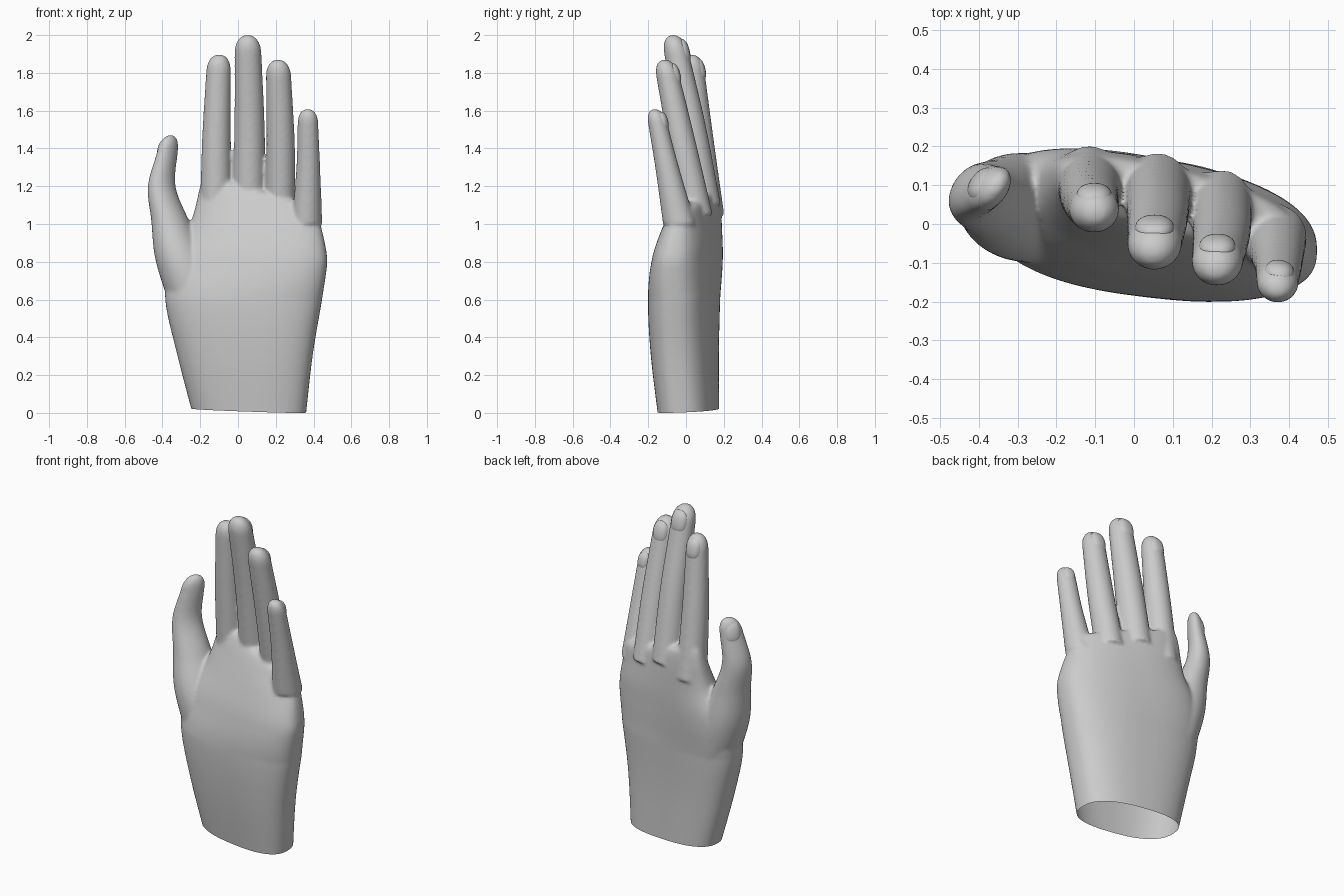
import bpy, bmesh, math
from mathutils import Vector, Matrix

if "Cube" in bpy.data.objects:
    bpy.data.objects.remove(bpy.data.objects["Cube"])


def sgnpow(v, p):
    return math.copysign(abs(v) ** p, v)


def ramp(v, a, b):
    return min(1, max(0, (v - a) / (b - a)))


def smooth_path(rows, steps=8):
    """Catmull-Rom interpolation between section rows."""
    rows = [Vector(r) for r in rows]
    pts = [2 * rows[0] - rows[1]] + rows + [2 * rows[-1] - rows[-2]]
    out = []
    for i in range(1, len(pts) - 2):
        a, b, c, d = pts[i - 1:i + 3]
        for s in range(steps):
            t = s / steps
            out.append(b + (c - a) * t / 2 + (2 * a - 5 * b + 4 * c - d) * t * t / 2
                       + (3 * b - a - 3 * c + d) * t ** 3 / 2)
    return out + [rows[-1]]


def oval(n, p=1):
    angles = [2 * math.pi * i / n for i in range(n)]
    return [(sgnpow(math.cos(a), p), sgnpow(math.sin(a), p)) for a in angles]


def loft(bm, rings):
    rings = [[bm.verts.new(p) for p in ring] for ring in rings]
    n = len(rings[0])
    for lo, hi in zip(rings, rings[1:]):
        for j in range(n):
            k = (j + 1) % n
            bm.faces.new((lo[j], lo[k], hi[k], hi[j]))
    bm.faces.new(rings[0][::-1])
    bm.faces.new(rings[-1])


def palm_ring(s):
    z, x0, x1, yc, ry = s
    slope = -.12 - .13 * ramp(z, .6, 1.05)
    tilt = .3 * ramp(z, .75, 1.1)
    cx, rx = (x0 + x1) / 2, (x1 - x0) / 2
    return [(cx + rx * c, yc + slope * rx * c + ry * s, z - tilt * rx * c) for c, s in oval(64, .8)]


def digit_rings(rows, turn, flat):
    # depth ratio falls from round at the knuckle to flat at the tip
    path = smooth_path(rows)
    last, step = path[-1].copy(), path[-1] - path[-2]
    sections = [(p, 1, flat + (1.08 - flat) * (1 - i / len(path))) for i, p in enumerate(path)]
    # rounded fingertip
    for i in range(1, 9):
        a = math.pi / 2 * i / 8.3
        p = last + step * (1.35 * last[3] * math.sin(a) / step[2])
        p[3] = last[3]
        sections.append((p, math.cos(a) ** .85, flat))
    rot = Matrix.Rotation(turn, 3, 'Z')
    return [[rot @ Vector((c * p[3] * k, s * p[3] * k * f, 0)) + p.to_3d() for c, s in oval(32)]
            for p, k, f in sections]


def add_object(name, bm):
    for f in bm.faces:
        f.smooth = True
    mesh = bpy.data.meshes.new(name)
    bm.to_mesh(mesh)
    bm.free()
    ob = bpy.data.objects.new(name, mesh)
    bpy.context.collection.objects.link(ob)
    return ob


# palm sections: z, left, right, y, half depth
palm = [(-.1, -.215, .35, .02, .15), (.3, -.32, .395, -.006, .17), (.6, -.385, .445, -.01, .178),
        (.8, -.36, .472, .005, .165), (.95, -.25, .462, .02, .14), (1.14, -.19, .425, .05, .09),
        (1.18, -.165, .395, .055, .055)]

# digit sections: x, y, z, half width
digits = {
    "index": [(-.115, .11, 1.05, .086), (-.114, .07, 1.45, .076), (-.103, .038, 1.81, .065)],
    "middle": [(.06, .09, 1.1, .088), (.061, .025, 1.52, .08), (.053, -.05, 1.905, .071)],
    "ring": [(.225, .055, 1.05, .08), (.226, -.02, 1.42, .075), (.215, -.095, 1.78, .067)],
    "little": [(.365, -.035, 1.0, .081), (.372, -.1, 1.3, .063), (.37, -.15, 1.535, .055)],
    "thumb": [(-.2, .03, .5, .13), (-.297, .045, .8, .14), (-.36, .065, 1.02, .108),
              (-.404, .08, 1.2, .085), (-.374, .09, 1.38, .068)],
}
turns = {"little": -.2, "thumb": .9}
flats = {"thumb": .65}

# hand volume
bm = bmesh.new()
loft(bm, [palm_ring(s) for s in smooth_path(palm)])
for name, rows in digits.items():
    loft(bm, digit_rings(rows, turns.get(name, 0), flats.get(name, .92)))
hand = add_object("hand", bm)
bpy.context.view_layer.objects.active = hand
hand.select_set(True)

# fuse into one skin
fuse = hand.modifiers.new("fuse", 'REMESH')
fuse.mode = 'VOXEL'
fuse.voxel_size = .009
soften = hand.modifiers.new("soften", 'SMOOTH')
soften.iterations = 10
for m in ("fuse", "soften"):
    bpy.ops.object.modifier_apply(modifier=m)

# open wrist cut
bm = bmesh.new()
bm.from_mesh(hand.data)
bmesh.ops.bisect_plane(bm, geom=bm.verts[:] + bm.edges[:] + bm.faces[:], plane_co=(0, 0, .014),
                       plane_no=(.03, -.04, 1), clear_inner=True)
for f in bm.faces:
    f.smooth = True
bm.to_mesh(hand.data)
bm.free()

# nails on the back of each tip
for name, rows in digits.items():
    x, y, z, r = rows[-1]
    turn = Matrix.Rotation(turns.get(name, 0), 4, 'Z')
    depth = r * flats.get(name, .92) - .028
    bm = bmesh.new()
    bmesh.ops.create_uvsphere(bm, u_segments=32, v_segments=20, radius=1)
    for v in bm.verts:
        v.co = (sgnpow(v.co.x, .85) * r * .72, v.co.y * .033, sgnpow(v.co.z, .85) * r)
    bm.transform(Matrix.Translation((x, y, z)) @ turn @ Matrix.Translation((0, depth, .005))
                 @ Matrix.Rotation(.22, 4, 'X'))
    add_object(name + "_nail", bm)
